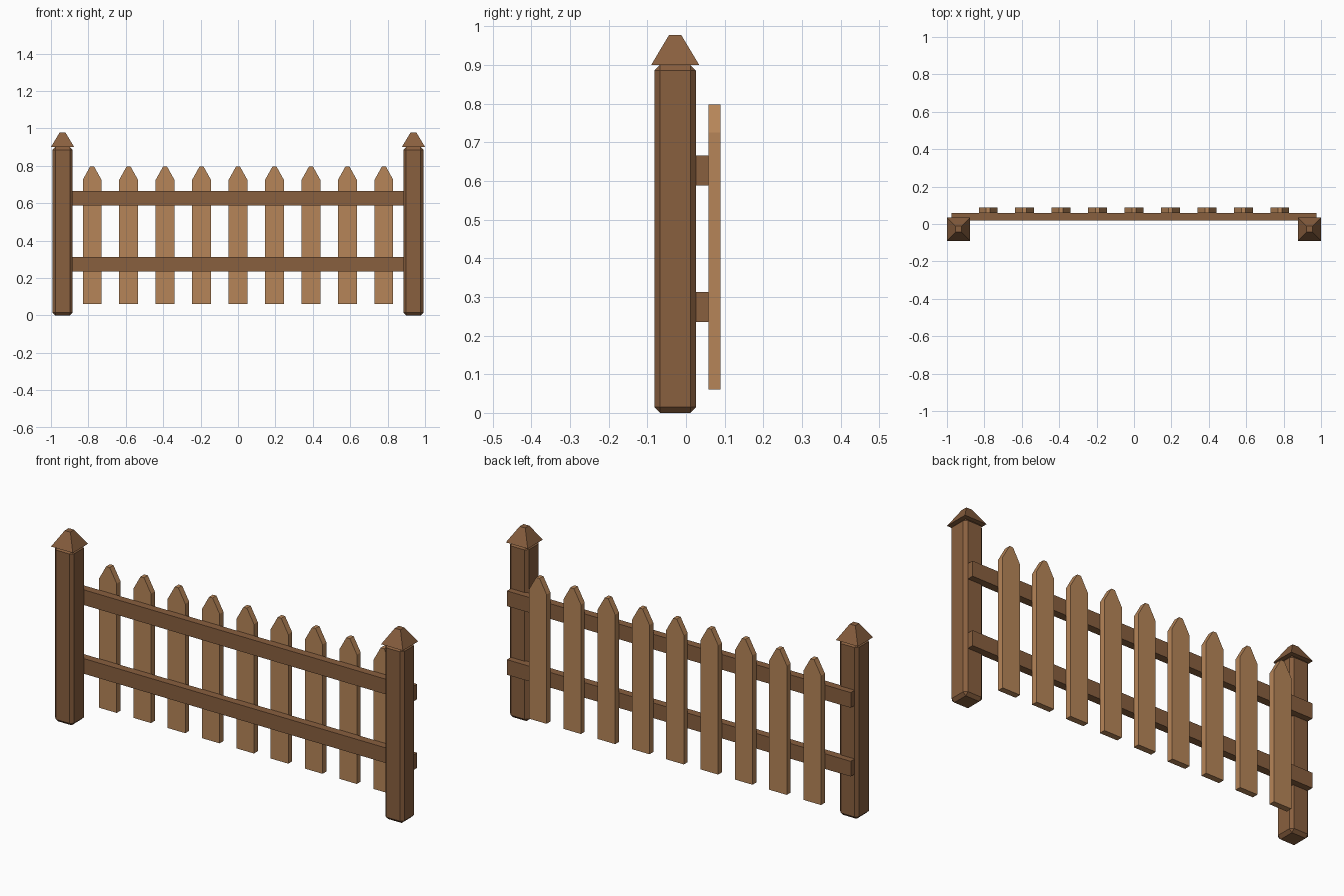
import bpy, bmesh
from mathutils import Matrix

if "Cube" in bpy.data.objects:
    bpy.data.objects.remove(bpy.data.objects["Cube"])


def material(name, rgb):
    m = bpy.data.materials.new(name)
    m.diffuse_color = (*rgb, 1.0)
    m.use_nodes = True
    m.node_tree.nodes["Principled BSDF"].inputs["Base Color"].default_value = m.diffuse_color
    return m


DARK = material("dark brown wood", (0.25, 0.115, 0.049))
LIGHT = material("light brown wood", (0.47, 0.235, 0.098))


def finish(name, bm, mat):
    bmesh.ops.recalc_face_normals(bm, faces=bm.faces)
    me = bpy.data.meshes.new(name)
    bm.to_mesh(me)
    bm.free()
    me.materials.append(mat)
    ob = bpy.data.objects.new(name, me)
    bpy.context.collection.objects.link(ob)
    return ob


def box(name, x, y, z, mat, chamfer=0.0):
    """Box from (min, max) ranges, optionally chamfered on all edges."""
    bm = bmesh.new()
    bmesh.ops.create_cube(bm, size=1)
    for v in bm.verts:
        v.co = [r[0] + (c + 0.5) * (r[1] - r[0]) for c, r in zip(v.co, (x, y, z))]
    if chamfer:
        bmesh.ops.bevel(bm, geom=bm.edges[:], offset=chamfer, segments=1,
                        affect='EDGES', profile=0.5)
    return finish(name, bm, mat)


def cap(name, cx, cy, z0, z1, base, top, mat):
    """Four-sided pyramid with a small flat top."""
    bm = bmesh.new()
    rings = [[bm.verts.new((cx + sx * h, cy + sy * h, z))
              for sx, sy in ((-1, -1), (1, -1), (1, 1), (-1, 1))]
             for h, z in ((base, z0), (top, z1))]
    for ring in rings:
        bm.faces.new(ring)
    for i in range(4):
        j = (i + 1) % 4
        bm.faces.new((rings[0][i], rings[0][j], rings[1][j], rings[1][i]))
    return finish(name, bm, mat)


def picket(name, cx, mat):
    """Pointed board: profile in xz pushed back along y."""
    half = [(0.05, 0.061), (0.05, 0.725), (0.01, 0.797)]
    profile = half + [(-x, z) for x, z in reversed(half)]
    bm = bmesh.new()
    face = bm.faces.new([bm.verts.new((cx + x, 0.058, z)) for x, z in profile])
    ext = bmesh.ops.extrude_face_region(bm, geom=[face], use_keep_orig=True)
    verts = [g for g in ext["geom"] if isinstance(g, bmesh.types.BMVert)]
    bmesh.ops.translate(bm, verts=verts, vec=(0, 0.031, 0))
    return finish(name, bm, mat)


# Chamfered posts with pyramid caps
PX, PY, PW = 0.938, -0.028, 0.054
for side, s in (("left", -1), ("right", 1)):
    cx = s * PX
    box(f"{side}_post", (cx - PW, cx + PW), (PY - PW, PY + PW), (0, 0.90), DARK, 0.015)
    cap(f"{side}_post_cap", cx, PY, 0.90, 0.977, 0.062, 0.016, DARK)

# Horizontal rails behind the posts
for label, z in (("lower", 0.235), ("upper", 0.588)):
    box(f"{label}_rail", (-0.977, 0.977), (0.018, 0.058), (z, z + 0.078), DARK)

# Nine pointed pickets
for i in range(9):
    picket(f"picket_{i + 1}", (i - 4) * 0.195, LIGHT)
